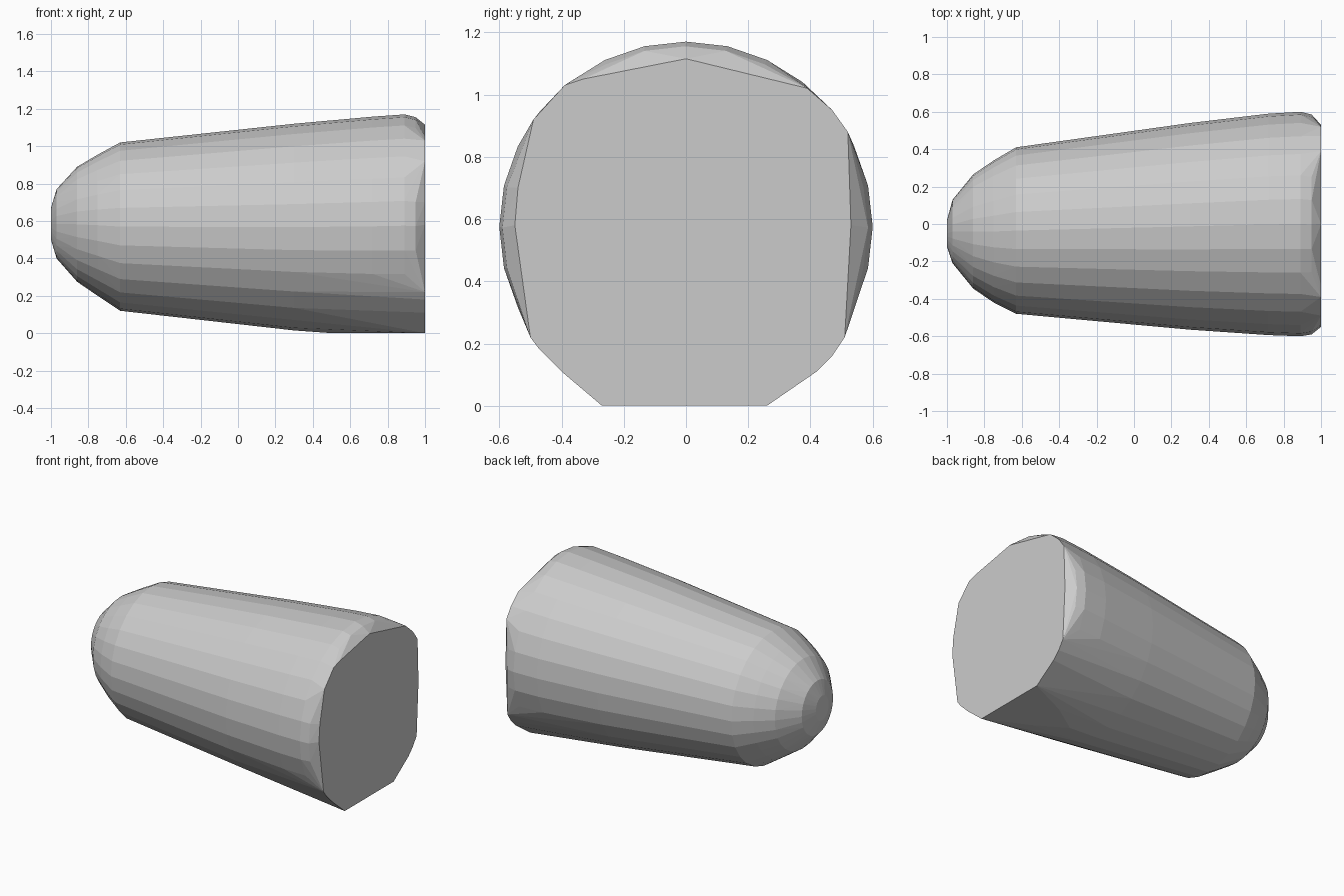
import bpy, bmesh, math

if "Cube" in bpy.data.objects:
    bpy.data.objects.remove(bpy.data.objects["Cube"])

# Cross-section rings along x: (x, y min, y max, z min, z max)
RINGS = [
    (-1.00, -0.12, 0.02, 0.50, 0.67),
    (-0.97, -0.21, 0.13, 0.40, 0.77),
    (-0.86, -0.345, 0.265, 0.275, 0.89),
    (-0.75, -0.42, 0.34, 0.20, 0.955),
    (-0.63, -0.48, 0.41, 0.12, 1.02),
    (0.30, -0.565, 0.54, 0.015, 1.12),
    (0.72, -0.594, 0.59, -0.015, 1.158),
    (0.89, -0.60, 0.60, -0.02, 1.17),
    (0.95, -0.59, 0.585, -0.01, 1.155),
]
# Flat end outline (y, z) at x = 1
END = [(-0.27, 0), (0.26, 0), (0.42, 0.11), (0.47, 0.16), (0.51, 0.22),
       (0.53, 0.58), (0.52, 0.88), (0.47, 0.95), (0.39, 1.02), (0, 1.115),
       (-0.33, 1.05), (-0.39, 1.03), (-0.49, 0.92), (-0.54, 0.70),
       (-0.55, 0.58), (-0.50, 0.22), (-0.47, 0.18), (-0.40, 0.11)]
SIDES = 28

bm = bmesh.new()
for x, y0, y1, z0, z1 in RINGS:
    for i in range(SIDES):
        a = 2 * math.pi * i / SIDES
        bm.verts.new((x, (y0 + y1) / 2 + (y1 - y0) / 2 * math.cos(a),
                      (z0 + z1) / 2 + (z1 - z0) / 2 * math.sin(a)))
for y, z in END:
    bm.verts.new((1, y, z))

# Wrap the sections in one convex skin
res = bmesh.ops.convex_hull(bm, input=bm.verts[:])
junk = {g for g in res["geom_interior"] + res["geom_unused"]
        if isinstance(g, bmesh.types.BMVert)}
bmesh.ops.delete(bm, geom=list(junk), context='VERTS')

# Slice off the underside so it rests flat on z = 0
cut = bmesh.ops.bisect_plane(bm, geom=bm.verts[:] + bm.edges[:] + bm.faces[:],
                             dist=1e-5, plane_co=(0, 0, 0), plane_no=(0, 0, 1),
                             clear_inner=True)
bmesh.ops.holes_fill(bm, edges=[e for e in bm.edges if e.is_boundary], sides=0)
bmesh.ops.dissolve_limit(bm, angle_limit=math.radians(0.5),
                         verts=bm.verts[:], edges=bm.edges[:])
bmesh.ops.recalc_face_normals(bm, faces=bm.faces[:])

mesh = bpy.data.meshes.new("rounded_body")
bm.to_mesh(mesh)
bm.free()
body = bpy.data.objects.new("rounded_body", mesh)
bpy.context.collection.objects.link(body)
